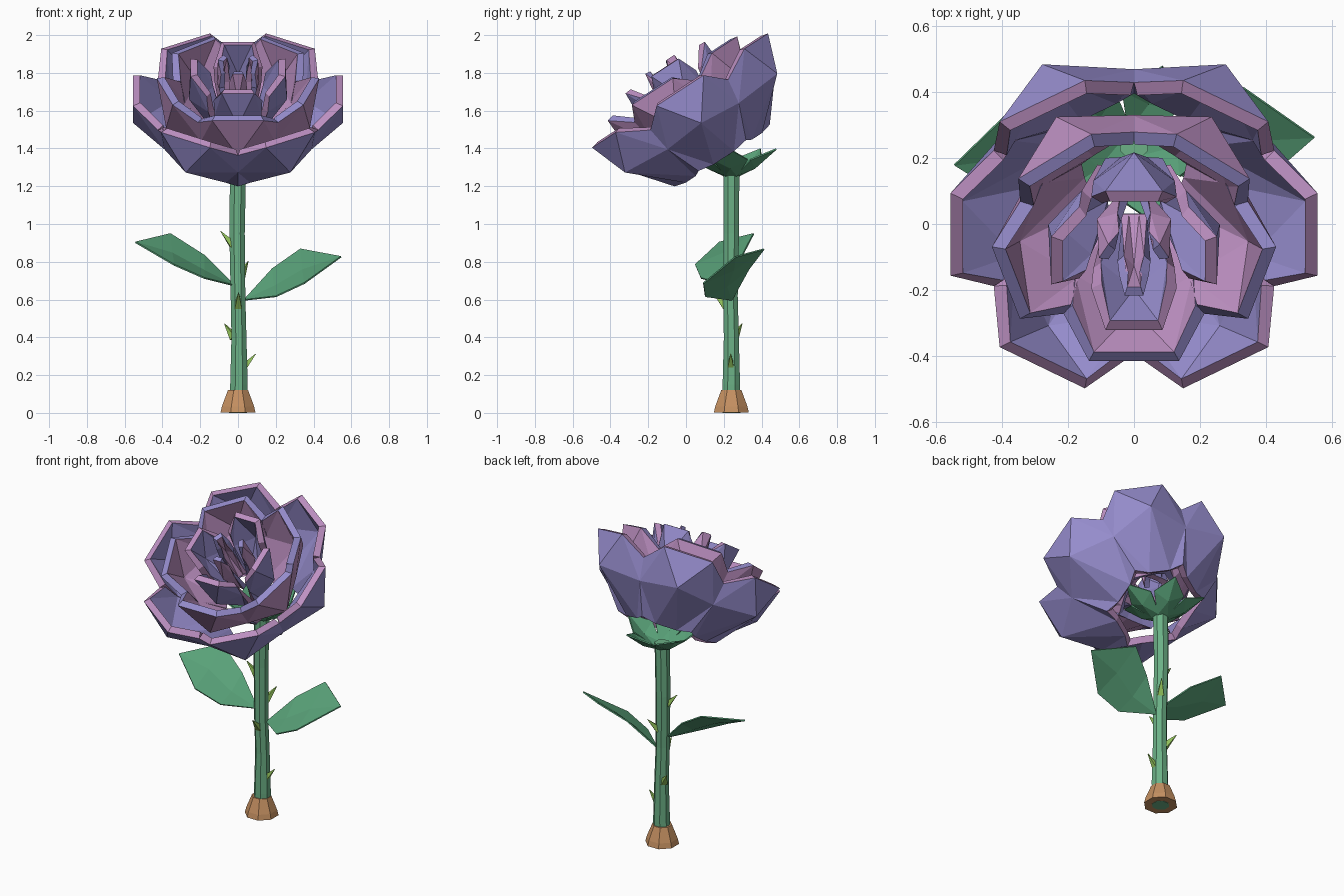
import bpy, bmesh, math
from mathutils import Matrix, Vector

cube = bpy.data.objects.get("Cube")
if cube:
    bpy.data.objects.remove(cube, do_unlink=True)


def material(name, rgb):
    m = bpy.data.materials.new(name)
    m.use_nodes = True
    m.diffuse_color = (*rgb, 1)
    m.node_tree.nodes["Principled BSDF"].inputs["Base Color"].default_value = (*rgb, 1)
    return m


lavender = material("lavender", (0.30, 0.26, 0.60))
mauve = material("mauve", (0.51, 0.28, 0.54))
stem_green = material("stem green", (0.15, 0.44, 0.24))
leaf_green = material("leaf green", (0.10, 0.36, 0.19))
thorn_green = material("thorn green", (0.30, 0.56, 0.11))
bark = material("bark brown", (0.56, 0.28, 0.12))


def build(name, verts, faces, mats, thickness=0, rim=0):
    mesh = bpy.data.meshes.new(name)
    mesh.from_pydata(verts, [], faces)
    for m in mats:
        mesh.materials.append(m)
    obj = bpy.data.objects.new(name, mesh)
    bpy.context.collection.objects.link(obj)
    if thickness:
        mod = obj.modifiers.new("thickness", 'SOLIDIFY')
        mod.thickness = thickness
        mod.offset = -1
        mod.material_offset_rim = rim
    return obj


def tube(name, rings, sides, mats):
    """Lofted tube with a flat side to the front; each ring is (x, y, z, radius)."""
    angles = [math.tau * (i + 0.5) / sides for i in range(sides)]
    verts = [(x + r * math.cos(t), y + r * math.sin(t), z) for x, y, z, r in rings for t in angles]
    faces = [(k * sides + i, k * sides + (i + 1) % sides,
              (k + 1) * sides + (i + 1) % sides, (k + 1) * sides + i)
             for k in range(len(rings) - 1) for i in range(sides)]
    last = (len(rings) - 1) * sides
    faces += [tuple(reversed(range(sides))), tuple(range(last, last + sides))]
    return build(name, verts, faces, mats)


# Flower head frame, leaning forward over the stem
HEAD = Matrix.Translation((0, 0.2, 1.35)) @ Matrix.Rotation(math.radians(33), 4, 'X')


def petal_layer(name, count, start, half, base, belly, rim, mats, thickness):
    """Ring of cupped petals. Each row is (centre radius, edge radius, centre height, edge height)."""
    verts, faces = [], []
    wide, bulge = (-1, -0.5, 0.5, 1), (-1, 0, 1)
    for p in range(count):
        mid = math.radians(start + 360 * p / count)
        first = len(verts)
        for cols, row in ((wide, base), (bulge, belly), (wide, rim)):
            for c in cols:
                t = mid + math.radians(half) * c
                edge = abs(c) == 1
                r, h = row[edge], row[2 + edge]
                verts.append(HEAD @ Vector((r * math.cos(t), r * math.sin(t), h)))
        pattern = [(0, 1, 4), (1, 5, 4), (1, 2, 5), (2, 6, 5), (2, 3, 6),
                   (4, 5, 8), (4, 8, 7), (5, 9, 8), (5, 6, 9), (6, 10, 9)]
        faces += [tuple(first + i for i in f) for f in pattern]
    return build(name, verts, faces, mats, thickness, 1)


petal_layer("outer_petals", 6, 0, 30, (0.25, 0.30, 0.0, 0.015), (0.555, 0.45, 0.22, 0.20),
            (0.575, 0.49, 0.425, 0.335), (lavender, mauve), 0.042)
petal_layer("second_petals", 5, -90, 37, (0.18, 0.21, 0.09, 0.09), (0.40, 0.33, 0.27, 0.27),
            (0.43, 0.36, 0.50, 0.41), (mauve, lavender), 0.042)
petal_layer("third_petals", 4, 0, 38, (0.12, 0.14, 0.17, 0.17), (0.26, 0.20, 0.37, 0.37),
            (0.265, 0.21, 0.57, 0.47), (lavender, mauve), 0.038)
petal_layer("heart_petals", 3, 30, 30, (0.06, 0.07, 0.26, 0.26), (0.13, 0.10, 0.44, 0.44),
            (0.11, 0.09, 0.60, 0.53), (mauve, lavender), 0.03)

# Stem with a slight bend, and its flared foot
tube("stem", [(0, 0.24, 0, 0.052), (0.005, 0.24, 0.15, 0.05), (0.005, 0.24, 0.4, 0.043),
              (0, 0.235, 0.62, 0.042), (-0.005, 0.24, 0.95, 0.044), (0, 0.24, 1.28, 0.046)],
     8, (stem_green,))
tube("stem_foot", [(0, 0.24, 0.002, 0.1), (0, 0.24, 0.035, 0.092), (0, 0.24, 0.12, 0.058)],
     8, (bark,))


# Stem leaves, folded along the midrib
def leaf(name, base, back, front, tip):
    base, tip = Vector(base), Vector(tip)
    back, front = [Vector(v) for v in back], [Vector(v) for v in front]
    mids = [(a + b) / 2 - Vector((0, 0, 0.02)) for a, b in zip(back, front)]
    verts = [base, *back, *front, *mids, tip]
    faces = [(0, 5, 1), (1, 5, 6, 2), (2, 6, 7), (0, 3, 5), (3, 4, 6, 5), (4, 7, 6)]
    return build(name, verts, faces, (leaf_green,), 0.008)


leaf("left_leaf", (0.03, 0.24, 0.60), [(0.18, 0.33, 0.765), (0.33, 0.41, 0.87)],
     [(0.20, 0.10, 0.62), (0.35, 0.09, 0.69)], (0.545, 0.26, 0.83))
leaf("right_leaf", (-0.02, 0.23, 0.67), [(-0.18, 0.30, 0.83), (-0.36, 0.36, 0.945)],
     [(-0.18, 0.08, 0.71), (-0.34, 0.05, 0.78)], (-0.545, 0.18, 0.90))

# Sepals cupping the head
verts, faces = [], []
for i in range(5):
    turn = Matrix.Translation((0, 0.24, 1.26)) @ Matrix.Rotation(math.radians(70 + 72 * i), 4, 'Z')
    n = len(verts)
    shape = [(0.03, -0.03, 0), (0.03, 0.03, 0), (0.14, -0.09, 0.085), (0.13, 0, 0.04),
             (0.14, 0.09, 0.085), (0.25, 0, 0.14)]
    verts += [turn @ Vector(v) for v in shape]
    faces += [tuple(n + k for k in f) for f in ((0, 2, 3), (0, 3, 1), (1, 3, 4), (2, 5, 3), (3, 5, 4))]
build("sepals", verts, faces, (leaf_green,), 0.008)

# Thorns: (height, heading in degrees)
for i, (z, heading) in enumerate([(0.91, 190), (0.75, 55), (0.585, 272), (0.42, 140), (0.26, 0)]):
    bm = bmesh.new()
    bmesh.ops.create_cone(bm, cap_ends=True, segments=4, radius1=0.026, radius2=0.002, depth=0.1)
    place = (Matrix.Translation((0, 0.237, z)) @ Matrix.Rotation(math.radians(heading), 4, 'Z')
             @ Matrix.Translation((0.06, 0, 0.015)) @ Matrix.Rotation(math.radians(42), 4, 'Y')
             @ Matrix.Rotation(math.radians(45), 4, 'Z'))
    bm.transform(place)
    mesh = bpy.data.meshes.new("thorn")
    bm.to_mesh(mesh)
    bm.free()
    mesh.materials.append(thorn_green)
    bpy.context.collection.objects.link(bpy.data.objects.new(f"thorn_{i + 1}", mesh))
